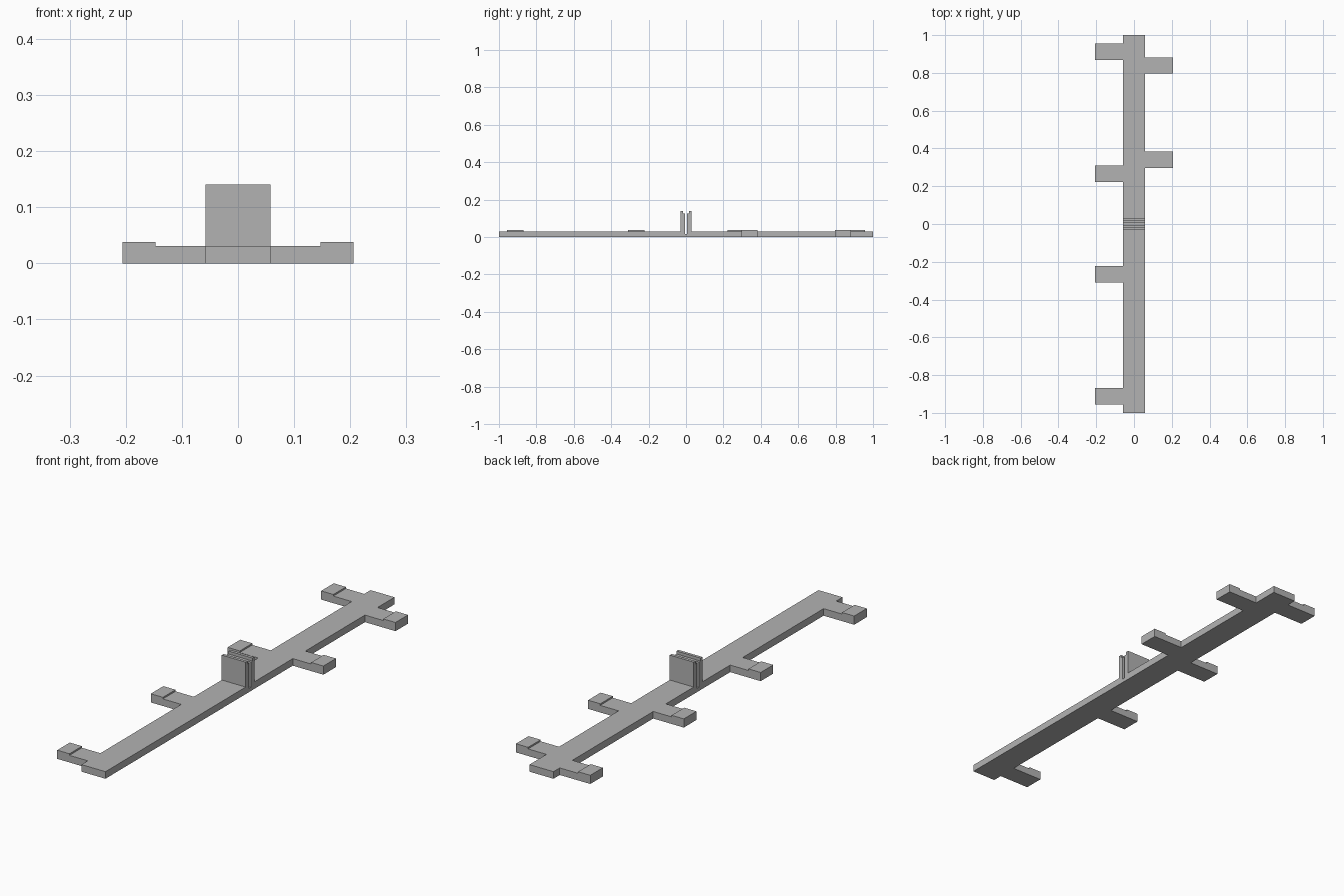
import bpy
import bmesh

cube = bpy.data.objects.get("Cube")
if cube:
    bpy.data.objects.remove(cube, do_unlink=True)

grey = bpy.data.materials.new("plain grey")
grey.use_nodes = True
COLOUR = (0.45, 0.45, 0.45, 1)
grey.diffuse_color = COLOUR
grey.node_tree.nodes["Principled BSDF"].inputs["Base Color"].default_value = COLOUR


def extrude_profile(name, points, direction):
    """Extrude a closed outline of 3D points into a flat-faced solid."""
    bm = bmesh.new()
    face = bm.faces.new([bm.verts.new(p) for p in points])
    result = bmesh.ops.extrude_face_region(bm, geom=[face])
    verts = [v for v in result["geom"] if isinstance(v, bmesh.types.BMVert)]
    bmesh.ops.translate(bm, verts=verts, vec=direction)
    bmesh.ops.recalc_face_normals(bm, faces=bm.faces)
    mesh = bpy.data.meshes.new(name)
    bm.to_mesh(mesh)
    bm.free()
    mesh.materials.append(grey)
    obj = bpy.data.objects.new(name, mesh)
    bpy.context.collection.objects.link(obj)
    return obj


HALF_WIDTH = 0.058
THICK = 0.031
REACH = 0.206
PAD_TOP = 0.038

# Spine with the slotted upright clip, as one side outline mirrored in y
half = [(0.006, 0.016), (0.006, 0.127), (0.017, 0.127), (0.017, 0.14),
        (0.03, 0.14), (0.03, THICK), (1, THICK), (1, 0)]
outline = half + [(-y, z) for y, z in reversed(half)]
extrude_profile("spine_with_clip", [(-HALF_WIDTH, y, z) for y, z in outline],
                (2 * HALF_WIDTH, 0, 0))

# Side arms, each with a raised pad at its outer end
arm = [(HALF_WIDTH, 0), (REACH, 0), (REACH, PAD_TOP), (0.147, PAD_TOP),
       (0.147, THICK), (HALF_WIDTH, THICK)]
ARM_WIDTH = 0.087
arms = {"right": (-1, [-0.913, -0.266, 0.266, 0.913]),
        "left": (1, [0.34, 0.839])}
for side, (sign, centres) in arms.items():
    for i, y in enumerate(centres, 1):
        extrude_profile(f"{side}_arm_{i}",
                        [(sign * x, y - ARM_WIDTH / 2, z) for x, z in arm],
                        (0, ARM_WIDTH, 0))
